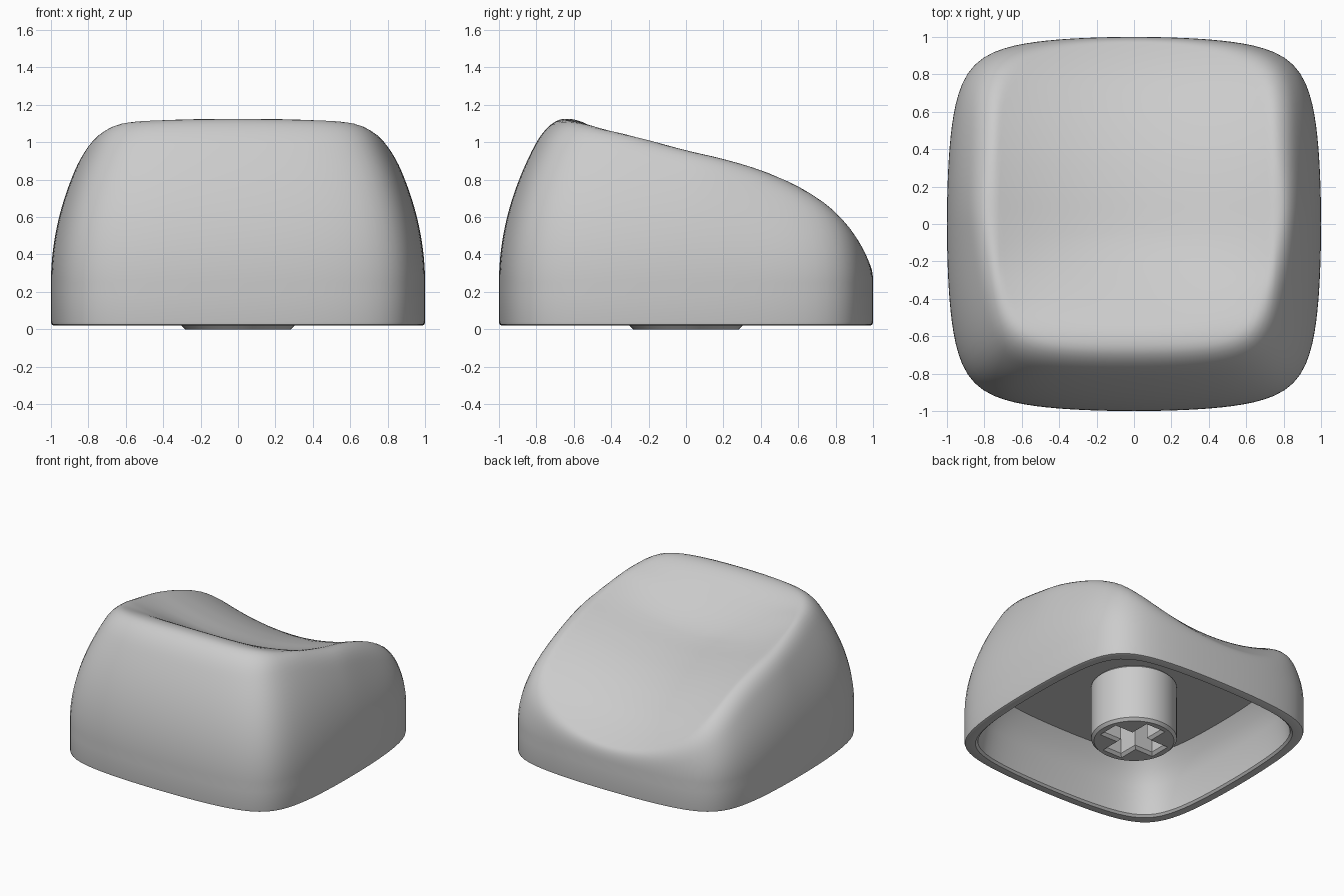
import bpy, bmesh, math

if "Cube" in bpy.data.objects:
    bpy.data.objects.remove(bpy.data.objects["Cube"])

SEG = 128
# crest height of the top along y, every 0.2 from y = -1 to y = 1.2
CREST = [1.0, 1.09, 1.128, 1.073, 1.012, 0.957, 0.91, 0.85, 0.765, 0.645, 0.46, 0.22]


def crest(y):
    f = min(max((y + 1) / 0.2, 0), 9.9999)
    i = int(f)
    t = f - i
    p = [CREST[max(i + k, 0)] for k in (-1, 0, 1, 2)]
    return 0.5 * (2 * p[1] + (p[2] - p[0]) * t
                  + (2 * p[0] - 5 * p[1] + 4 * p[2] - p[3]) * t ** 2
                  + (3 * p[1] - p[0] - 3 * p[2] + p[3]) * t ** 3)


def ease(a, b, v):
    t = min(max((v - a) / (b - a), 0), 1)
    return t * t * (3 - 2 * t)


def outer_height(x, y, r):
    # curved wall blended softly into the sloping, dished top
    wall = 0.25 + 0.75 * math.sqrt((1 - r) / (0.2 + 0.13 * ease(0, 0.8, y)))
    fade = ease(-0.68, -0.05, y)
    top = crest(y) - 0.13 * max(0, 1 - (x / 0.74) ** 2) * fade
    top -= 0.05 * x * x * (1 - ease(-0.65, -0.3, y))
    k = 0.11
    h = max(k - abs(wall - top), 0)
    return min(wall, top) - h * h / (4 * k)


def ring(bm, r, z=None):
    # squircle outline with gently bulging sides
    verts = []
    for i in range(SEG):
        a = 2 * math.pi * i / SEG
        c, s = math.cos(a), math.sin(a)
        m = max(0.855 * c * c * s * s, 1e-9)
        q = r * math.sqrt((1 - math.sqrt(1 - 4 * m)) / (2 * m))
        x, y = q * c, q * s
        verts.append(bm.verts.new((x, y, outer_height(x, y, r) if z is None else z)))
    return verts


# hollow cap: ceiling, inner wall, bottom lip, outer wall, dished top
bm = bmesh.new()
rings = [ring(bm, r, z) for r, z in [
    (0.80, 0.45), (0.86, 0.36), (0.895, 0.25), (0.915, 0.10), (0.92, 0.035),
    (0.935, 0.02), (0.985, 0.02), (0.997, 0.025), (1.0, 0.04), (1.0, 0.18)]]
N = 48
for j in range(N):
    t = j / N
    rings.append(ring(bm, 1 - 0.4 * t * t - 0.6 * t ** 3))
for a, b in zip(rings, rings[1:]):
    for i in range(SEG):
        k = (i + 1) % SEG
        bm.faces.new((a[i], a[k], b[k], b[i]))
bm.faces.new(rings[0])
tip = bm.verts.new((0, 0, outer_height(0, 0, 0)))
for i in range(SEG):
    bm.faces.new((rings[-1][i], rings[-1][(i + 1) % SEG], tip))
bmesh.ops.recalc_face_normals(bm, faces=bm.faces)
mesh = bpy.data.meshes.new("cap_shell")
bm.to_mesh(mesh)
bm.free()
cap = bpy.data.objects.new("cap_shell", mesh)
bpy.context.collection.objects.link(cap)

# round stem with a cross-shaped socket
curve = bpy.data.curves.new("stem", 'CURVE')
curve.dimensions = '2D'
curve.fill_mode = 'BOTH'
curve.extrude = 0.207
curve.bevel_depth = 0.02
curve.bevel_resolution = 0
L, W = 0.24, 0.085
arm = [(L, -W), (L, W), (W, W)]
circle = [(0.283 * math.cos(2 * math.pi * i / 48), 0.283 * math.sin(2 * math.pi * i / 48))
          for i in range(48)]
cross = []
for q in range(4):
    c, s = [(1, 0), (0, 1), (-1, 0), (0, -1)][q]
    cross += [(x * c - y * s, x * s + y * c) for x, y in arm]
for outline in (circle, cross):
    sp = curve.splines.new('POLY')
    sp.points.add(len(outline) - 1)
    for p, (x, y) in zip(sp.points, outline):
        p.co = (x, y, 0, 1)
    sp.use_cyclic_u = True
stem = bpy.data.objects.new("stem", curve)
stem.location.z = 0.227
bpy.context.collection.objects.link(stem)

# mesh the stem, then smooth both parts with sharp edges kept
bpy.ops.object.select_all(action='DESELECT')
stem.select_set(True)
bpy.context.view_layer.objects.active = stem
bpy.ops.object.convert(target='MESH')
cap.select_set(True)
bpy.ops.object.shade_smooth_by_angle(angle=math.radians(35))
